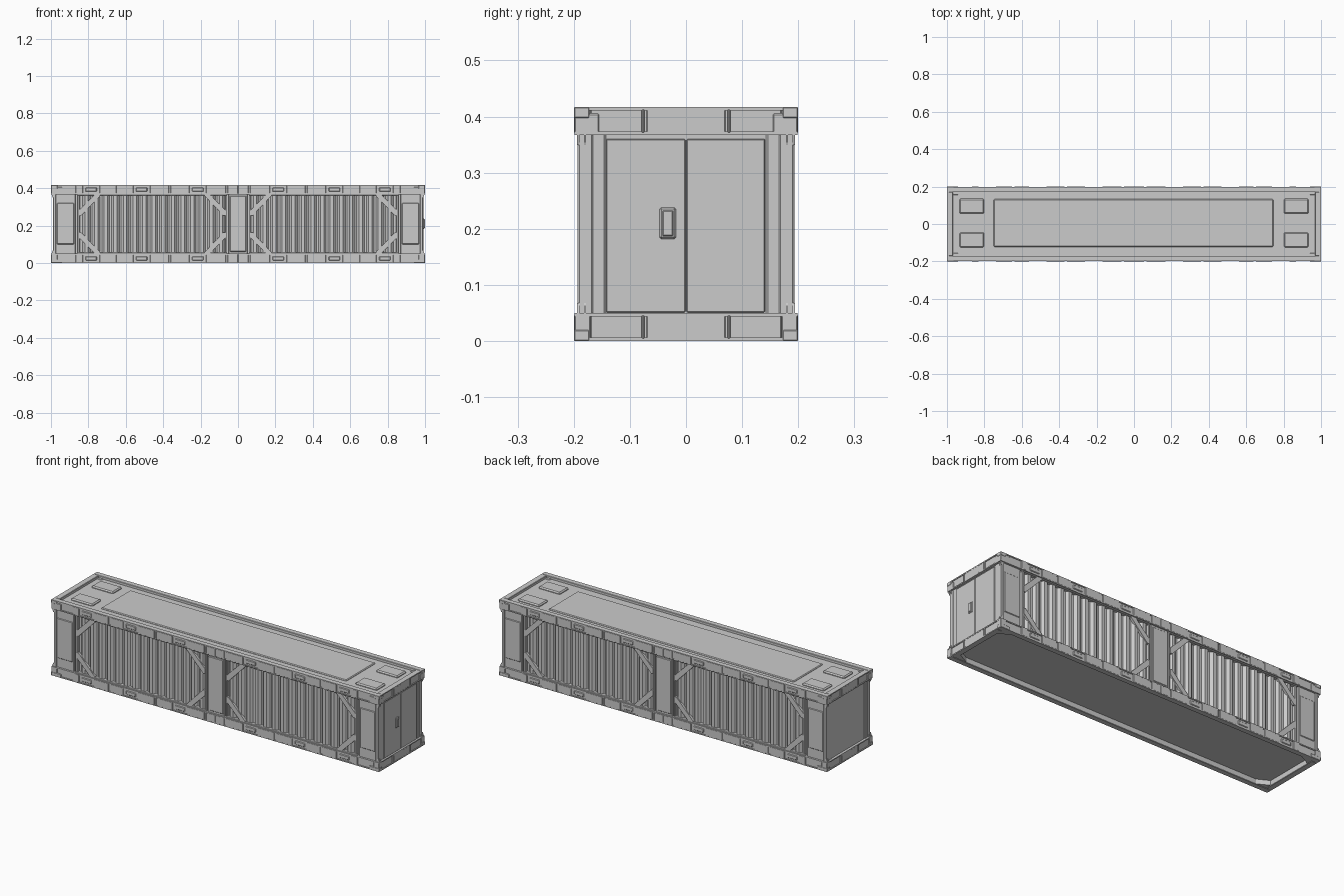
import bpy, bmesh, math
from mathutils import Matrix, Vector

if "Cube" in bpy.data.objects:
    bpy.data.objects.remove(bpy.data.objects["Cube"])

H = 0.417


def finish(name, bm, bevel=0.0):
    bmesh.ops.recalc_face_normals(bm, faces=bm.faces)
    me = bpy.data.meshes.new(name)
    bm.to_mesh(me)
    bm.free()
    ob = bpy.data.objects.new(name, me)
    bpy.context.collection.objects.link(ob)
    if bevel:
        m = ob.modifiers.new("bevel", 'BEVEL')
        m.width = bevel
        m.segments = 1
    return ob


def add_box(bm, x0, x1, y0, y1, z0, z1):
    mat = Matrix.Translation(((x0 + x1) / 2, (y0 + y1) / 2, (z0 + z1) / 2)) \
        @ Matrix.Diagonal((abs(x1 - x0), abs(y1 - y0), abs(z1 - z0), 1))
    bmesh.ops.create_cube(bm, size=1, matrix=mat)


def boxes(name, items, bevel=0.0):
    bm = bmesh.new()
    for it in items:
        add_box(bm, *it)
    return finish(name, bm, bevel)


def mirrored(items, x=True, y=True):
    # repeat boxes across the x and y planes
    out = []
    for sx in ((1, -1) if x else (1,)):
        for sy in ((1, -1) if y else (1,)):
            for a, b, c, d, e, f in items:
                out.append((sx * a, sx * b, sy * c, sy * d, e, f))
    return out


def add_prism(bm, pts, direction):
    face = bm.faces.new([bm.verts.new(p) for p in pts])
    ext = bmesh.ops.extrude_face_region(bm, geom=[face], use_keep_orig=True)
    verts = [v for v in ext['geom'] if isinstance(v, bmesh.types.BMVert)]
    bmesh.ops.translate(bm, vec=Vector(direction), verts=verts)


# inner hull: gives the end walls, the recessed roof and the recessed floor
boxes("container_body", [(-0.985, 0.985, -0.172, 0.172, 0.028, 0.403)])

# top and bottom perimeter rails
for label, z0, z1 in (("bottom", 0.0, 0.05), ("top", 0.367, H)):
    rails = mirrored([(-0.995, 0.995, 0.17, 0.195, z0, z1)], x=False)
    rails += mirrored([(0.968, 0.995, -0.17, 0.17, z0, z1)], y=False)
    boxes(label + "_rails", rails, 0.002)

    # flanges along the edges of each rail
    fl = []
    for a, b in ((z0, z0 + 0.006), (z1 - 0.006, z1)):
        fl += mirrored([(-0.998, 0.998, 0.19, 0.199, a, b)], x=False)
        fl += mirrored([(0.99, 0.999, -0.198, 0.198, a, b)], y=False)
    boxes(label + "_rail_flanges", fl)

    # raised cover plates, split by narrow gaps
    spans = [(0.0, 0.055), (0.065, 0.17), (0.26, 0.36), (0.37, 0.47),
             (0.56, 0.64), (0.65, 0.74), (0.83, 0.868)]
    plates = mirrored([(a, b, 0.188, 0.1995, z0 + 0.003, z1 - 0.003)
                       for a, b in spans])
    plates += mirrored([(0.99, 0.9985, -0.07, 0.07, z0 + 0.005, z1 - 0.005),
                        (0.99, 1.0, 0.074, 0.079, z0 + 0.004, z1 - 0.004),
                        (0.99, 1.0, -0.079, -0.074, z0 + 0.004, z1 - 0.004)], y=False)
    boxes(label + "_rail_plates", plates, 0.0015)

    # small lugs inside the open rail sections
    zc = (z0 + z1) / 2
    lugs = mirrored([(x - 0.03, x + 0.03, 0.188, 0.1985, zc - 0.011, zc + 0.011)
                     for x in (0.215, 0.515, 0.785)])
    boxes(label + "_rail_lugs", lugs, 0.003)

    # corner castings with an outer cap block
    cap = (H - 0.02, H) if label == "top" else (0.0, 0.02)
    boxes(label + "_corner_castings",
          mirrored([(0.94, 0.9985, 0.155, 0.199, z0, z1 - (0.012 if z0 else 0)),
                    (0.965, 1.0, 0.172, 0.2, *cap)]) if label == "top" else
          mirrored([(0.965, 0.9985, 0.17, 0.199, z0, z1),
                    (0.94, 1.0, 0.172, 0.2, *cap)]), 0.002)

# corner gussets of the underside opening
bm = bmesh.new()
for sx in (1, -1):
    for sy in (1, -1):
        add_prism(bm, [(sx * x, sy * y, 0.002) for x, y in
                       ((0.97, 0.172), (0.90, 0.172), (0.97, 0.135))], (0, 0, 0.03))
finish("floor_corner_gussets", bm)

# corrugated side walls, two bays per side
for side, sy in (("front", -1), ("back", 1)):
    for bay, sx in (("left", -1), ("right", 1)):
        prof = [(0.055, 0.171)]
        n = 15
        p = 0.77 / n
        for i in range(n):
            x = 0.07 + i * p
            prof += [(x, 0.174), (x + 0.012, 0.187),
                     (x + 0.03, 0.187), (x + 0.042, 0.174)]
        prof += [(0.86, 0.174)]
        bm = bmesh.new()
        low = [bm.verts.new((sx * x, sy * y, 0.045)) for x, y in prof]
        high = [bm.verts.new((sx * x, sy * y, 0.372)) for x, y in prof]
        for i in range(len(prof) - 1):
            bm.faces.new((low[i], low[i + 1], high[i + 1], high[i]))
        bmesh.ops.recalc_face_normals(bm, faces=bm.faces)
        if sum(f.normal.y for f in bm.faces) * sy < 0:
            bmesh.ops.reverse_faces(bm, faces=bm.faces)
        me = bpy.data.meshes.new("corrugated_wall")
        bm.to_mesh(me)
        bm.free()
        ob = bpy.data.objects.new(f"{side}_{bay}_corrugated_wall", me)
        bpy.context.collection.objects.link(ob)

# flat end panels, centre panels and the vertical bars framing the bays
boxes("side_flat_panels",
      mirrored([(0.868, 0.975, 0.165, 0.188, 0.045, 0.37)])
      + mirrored([(-0.052, 0.052, 0.165, 0.19, 0.045, 0.37)], x=False), 0.003)
boxes("side_panel_insets",
      mirrored([(0.876, 0.968, 0.18, 0.191, 0.1, 0.32)])
      + mirrored([(-0.044, 0.044, 0.18, 0.193, 0.06, 0.358)], x=False), 0.003)
boxes("bay_frame_bars",
      mirrored([(0.058, 0.068, 0.168, 0.19, 0.045, 0.37),
                (0.845, 0.858, 0.168, 0.19, 0.045, 0.37)])
      + mirrored([(0.06, 0.86, 0.168, 0.193, 0.045, 0.055),
                  (0.06, 0.86, 0.168, 0.193, 0.362, 0.372)]), 0.002)

# diagonal braces in the four corners of each bay
bm = bmesh.new()
w = 0.028
for sx in (1, -1):
    for sy in (1, -1):
        for x0, d in ((0.066, 1), (0.85, -1)):
            for zb, u in ((0.05, 1), (0.367, -1)):
                pts = [(0, 0.085), (0.085, 0), (0.085 + w, 0), (0.085 + w, 0.008),
                       (0.012, 0.085 + w), (0, 0.085 + w)]
                add_prism(bm, [(sx * (x0 + d * a), sy * 0.18, zb + u * b)
                               for a, b in pts], (0, sy * 0.013, 0))
finish("bay_corner_braces", bm)

# upright corner posts and stiffening ribs next to the castings
boxes("corner_posts", mirrored([(0.972, 0.99, 0.165, 0.193, 0.04, 0.38),
                                (0.98, 0.988, 0.143, 0.178, 0.045, 0.37)]), 0.003)
bm = bmesh.new()
for sx in (1, -1):
    for sy in (1, -1):
        for zb, u in ((0.05, 1), (0.367, -1)):
            for y in (0.178, 0.19):
                add_prism(bm, [(sx * a, sy * y, zb + u * b) for a, b in
                               ((0.985, 0), (0.997, 0), (0.991, 0.018), (0.985, 0.018))],
                          (0, sy * 0.004, 0))
finish("post_gussets", bm)

# double door and handle on the right end
for name, a, b in (("left_door", -0.143, -0.001), ("right_door", 0.001, 0.141)):
    boxes(name, [(0.98, 0.992, a, b, 0.051, 0.36)], 0.002)
boxes("door_handle_plate", [(0.985, 0.996, -0.047, -0.018, 0.182, 0.238)], 0.003)
boxes("door_handle_grip", [(0.99, 1.0, -0.042, -0.023, 0.187, 0.233)], 0.002)

# roof: long raised panel, four pads and a thin inner border
boxes("roof_panel", [(-0.75, 0.745, -0.122, 0.133, 0.395, 0.409)], 0.004)
boxes("roof_pads", [(sx * 0.867 - 0.066, sx * 0.867 + 0.066, y, y + 0.08, 0.395, 0.413)
                    for sx in (1, -1) for y in (-0.125, 0.055)], 0.006)
